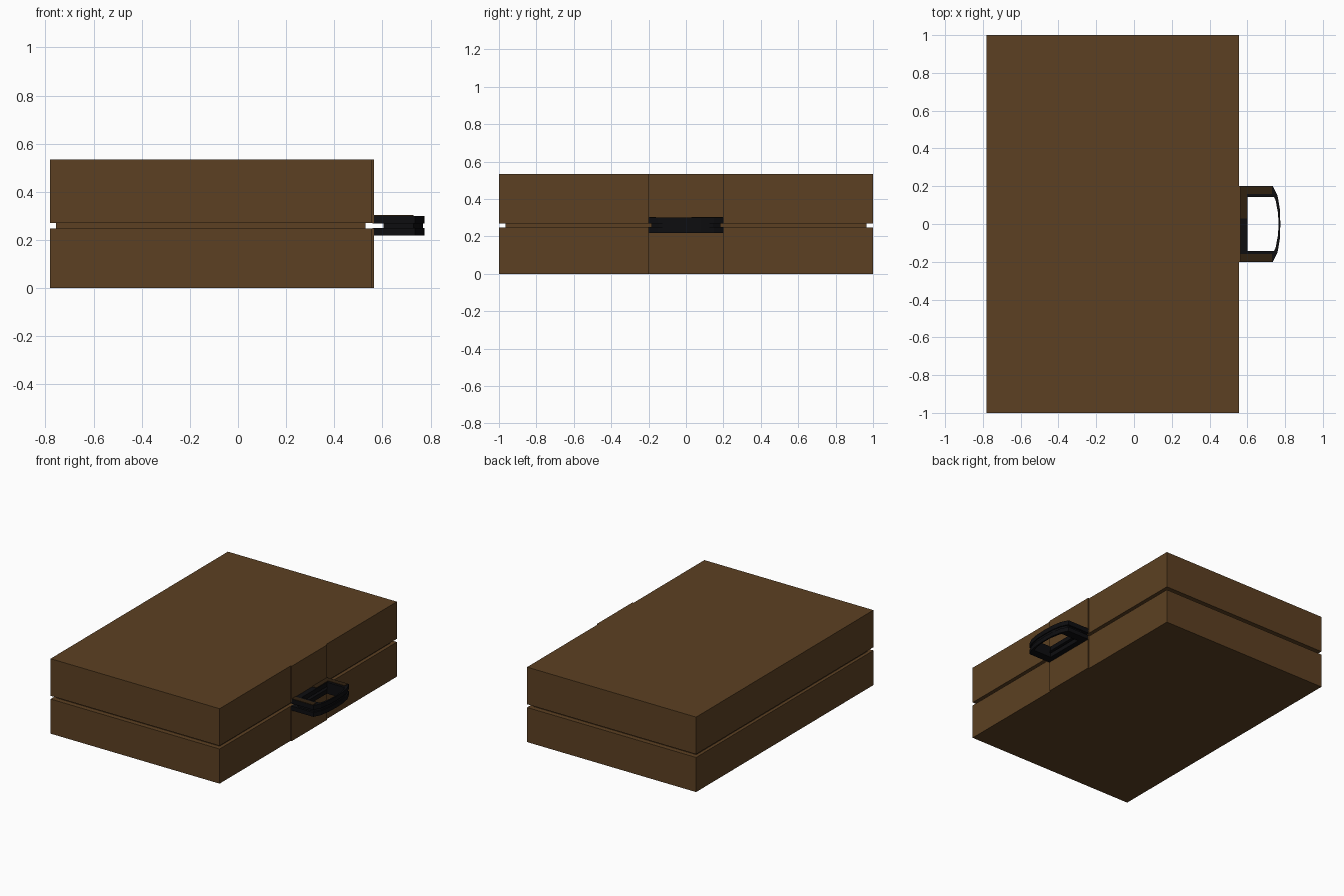
import bpy, bmesh

if "Cube" in bpy.data.objects:
    bpy.data.objects.remove(bpy.data.objects["Cube"])


def material(name, col):
    m = bpy.data.materials.new(name)
    m.diffuse_color = (*col, 1)
    m.use_nodes = True
    m.node_tree.nodes["Principled BSDF"].inputs["Base Color"].default_value = m.diffuse_color
    return m


leather = material("brown leather", (0.107, 0.051, 0.016))
black = material("black plastic", (0.004, 0.004, 0.005))
dark = material("dark brown", (0.030, 0.015, 0.005))


def finish(bm, name, mat):
    bmesh.ops.recalc_face_normals(bm, faces=bm.faces)
    me = bpy.data.meshes.new(name)
    bm.to_mesh(me)
    bm.free()
    ob = bpy.data.objects.new(name, me)
    ob.data.materials.append(mat)
    bpy.context.collection.objects.link(ob)
    return ob


def box(name, x, y, z, mat):
    bm = bmesh.new()
    bmesh.ops.create_cube(bm, size=1)
    for v in bm.verts:
        for i, r in enumerate((x, y, z)):
            v.co[i] = (r[0] + r[1]) / 2 + v.co[i] * (r[1] - r[0])
    return finish(bm, name, mat)


def band(name, outer, inner, z, mat, closed):
    """Flat band between two half outlines mirrored across y = 0, extruded in z."""
    def full(pts):
        return pts + [(x, -y) for x, y in reversed(pts[:-1])]
    o, n = full(outer), full(inner)
    bm = bmesh.new()
    vo = [bm.verts.new((x, y, z[0])) for x, y in o]
    vi = [bm.verts.new((x, y, z[0])) for x, y in n]
    count = len(o)
    for i in range(count if closed else count - 1):
        j = (i + 1) % count
        bm.faces.new((vo[i], vo[j], vi[j], vi[i]))
    ext = bmesh.ops.extrude_face_region(bm, geom=bm.faces[:], use_keep_orig=True)
    for v in ext["geom"]:
        if isinstance(v, bmesh.types.BMVert):
            v.co.z = z[1]
    return finish(bm, name, mat)


# case halves, with a raised panel behind the handle
for part, z in (("lower", (0, 0.247)), ("upper", (0.27, 0.535))):
    box(part + "_shell", (-0.78, 0.555), (-1, 1), z, leather)
    box(part + "_handle_panel", (0.55, 0.564), (-0.2, 0.2), z, leather)

# recessed seam between the halves
box("seam_core", (-0.757, 0.53), (-0.965, 0.965), (0.24, 0.28), leather)

# handle: two rails with a recessed core between
outer = [(0.558, -0.2), (0.735, -0.2), (0.76, -0.15), (0.772, -0.08), (0.775, 0)]
inner = [(0.602, -0.142), (0.742, -0.142), (0.75, -0.125), (0.762, -0.06), (0.766, 0)]
band("upper_handle_rail", outer, inner, (0.268, 0.3), black, True)
band("lower_handle_rail", outer, inner, (0.219, 0.25), black, True)
core = [(0.605, -0.185), (0.73, -0.185), (0.752, -0.145), (0.766, -0.08), (0.769, 0)]
core_in = [(0.605, -0.142)] + inner[1:]
band("handle_core", core, core_in, (0.245, 0.272), black, False)

# dark brown inlays on the handle top
box("handle_base_inlay", (0.564, 0.599), (0.03, 0.16), (0.299, 0.303), dark)
for side, s in (("left", -1), ("right", 1)):
    ys = sorted((s * 0.16, s * 0.198))
    box(side + "_handle_arm_inlay", (0.564, 0.73), ys, (0.299, 0.303), dark)
